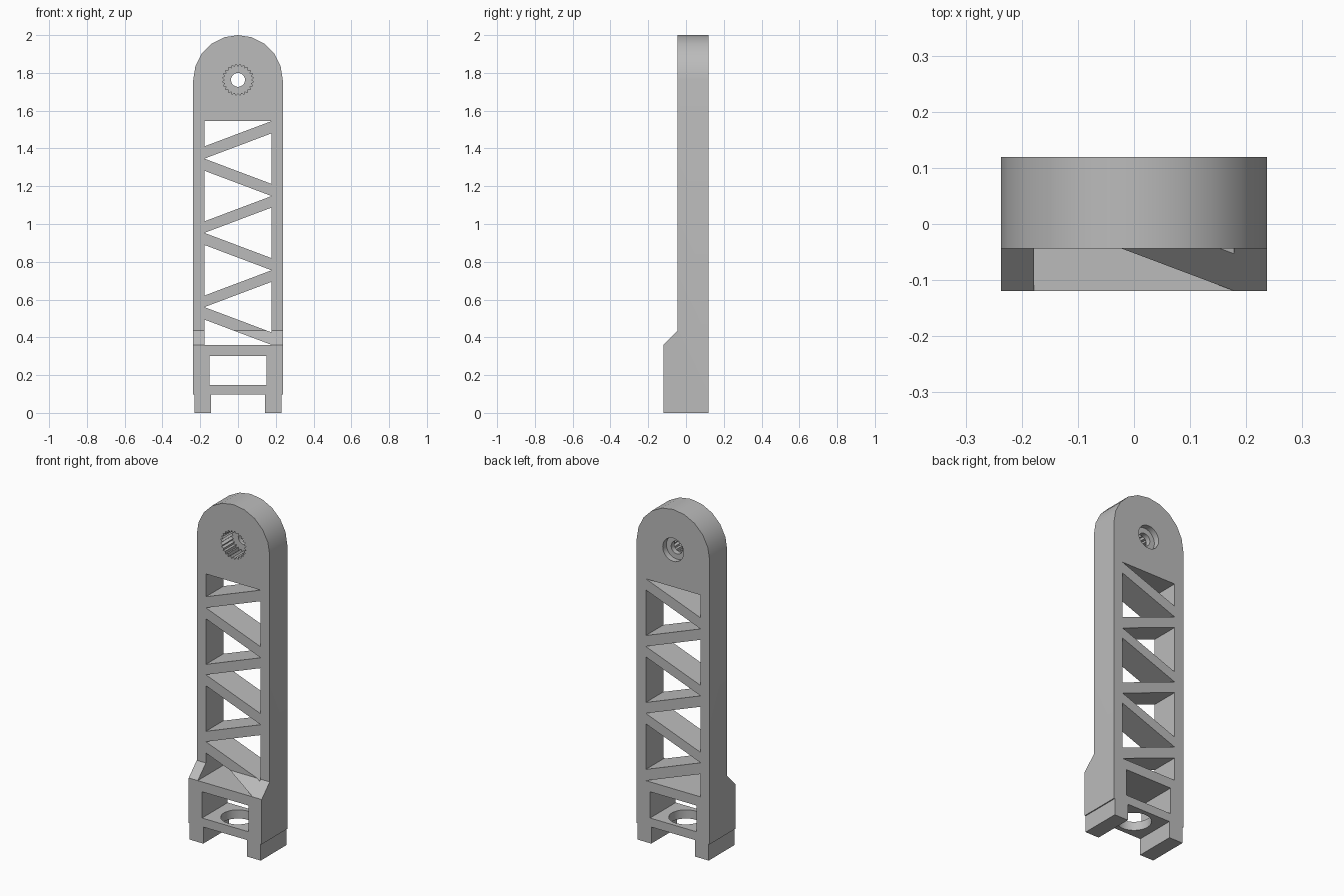
import bpy, bmesh
from math import sin, cos, pi, radians

cube = bpy.data.objects.get("Cube")
if cube:
    bpy.data.objects.remove(cube, do_unlink=True)

grey = bpy.data.materials.new("mid_grey")
grey.use_nodes = True
GREY = (0.5, 0.5, 0.5, 1)
grey.diffuse_color = GREY
grey.node_tree.nodes["Principled BSDF"].inputs["Base Color"].default_value = GREY

HALF_W, BACK, FRONT, UPPER_FRONT = 0.237, 0.119, -0.119, -0.044
HOLE_Z = 2 - HALF_W


def prism(name, profile, axis, start, end):
    """Extrude a 2D profile along an axis; profile holds the other two coordinates in order."""
    place = {"x": lambda a, b, t: (t, a, b),
             "y": lambda a, b, t: (a, t, b),
             "z": lambda a, b, t: (a, b, t)}[axis]
    bm = bmesh.new()
    rings = [[bm.verts.new(place(a, b, t)) for a, b in profile] for t in (start, end)]
    for ring in rings:
        bm.faces.new(ring)
    for i in range(len(profile)):
        j = (i + 1) % len(profile)
        bm.faces.new((rings[0][i], rings[0][j], rings[1][j], rings[1][i]))
    bmesh.ops.recalc_face_normals(bm, faces=bm.faces)
    mesh = bpy.data.meshes.new(name)
    bm.to_mesh(mesh)
    bm.free()
    mesh.materials.append(grey)
    obj = bpy.data.objects.new(name, mesh)
    bpy.context.collection.objects.link(obj)
    return obj


def rect(a0, a1, b0, b1):
    return [(a0, b0), (a1, b0), (a1, b1), (a0, b1)]


def circle(r, n, cz=0.0):
    return [(r * cos(2 * pi * i / n), cz + r * sin(2 * pi * i / n)) for i in range(n)]


def activate(obj):
    bpy.ops.object.select_all(action="DESELECT")
    obj.select_set(True)
    bpy.context.view_layer.objects.active = obj


def cut(target, cutter):
    cutter.hide_render = True
    mod = target.modifiers.new("cut", "BOOLEAN")
    mod.operation, mod.solver, mod.object = "DIFFERENCE", "EXACT", cutter
    activate(target)
    bpy.ops.object.modifier_apply(modifier=mod.name)
    bpy.data.objects.remove(cutter, do_unlink=True)


# Arm body with a rounded top
arch = [(HALF_W * cos(pi * i / 10), HOLE_Z + HALF_W * sin(pi * i / 10)) for i in range(11)]
arm = prism("arm_body", [(-HALF_W, 0.097), (HALF_W, 0.097)] + arch, "y", FRONT, BACK)

# Thinner upper arm, sloping out to the deeper base
slope = [(UPPER_FRONT, 2.2), (-0.2, 2.2), (-0.2, 0.279), (UPPER_FRONT, 0.435)]
cut(arm, prism("front_relief", slope, "x", -0.5, 0.5))

# Triangular openings that leave the zigzag struts
IN, RISE, PITCH = 0.178, 0.134, 0.393
openings = [[(-IN, 0.36), (IN, 0.36), (-IN, 0.36 + RISE)],
            [(-IN, 1.545), (IN, 1.545), (-IN, 1.545 - RISE)]]
for k in range(3):
    z = 0.56 + k * PITCH
    openings.append([(-IN, z), (IN, z - RISE), (IN, z + RISE)])
for k in range(2):
    z = 0.755 + k * PITCH
    openings.append([(IN, z), (-IN, z - RISE), (-IN, z + RISE)])
for tri in openings:
    cut(arm, prism("truss_opening", tri, "y", -0.3, 0.3))

# Window through the base and round hole in its floor
cut(arm, prism("base_window", rect(-0.15, 0.15, 0.148, 0.302), "y", -0.3, 0.3))
cut(arm, prism("floor_hole", circle(0.092, 32), "z", 0.0, 0.2))

# Toothed socket, through hole and rear screw recess
TEETH = 24
spline = []
for i in range(2 * TEETH):
    r, a = (0.084 if i % 2 else 0.070), pi * i / TEETH
    spline.append((r * cos(a), HOLE_Z + r * sin(a)))
cut(arm, prism("spline_socket", spline, "y", -0.3, 0.055))
cut(arm, prism("screw_hole", circle(0.037, 24, HOLE_Z), "y", -0.3, 0.3))
cut(arm, prism("screw_recess", circle(0.068, 24, HOLE_Z), "y", 0.085, 0.3))

activate(arm)
bpy.ops.object.shade_smooth_by_angle(angle=radians(25))

# Two feet, set in slightly from the sides
for side, label in ((1, "left"), (-1, "right")):
    x0, x1 = sorted((side * 0.142, side * 0.231))
    prism(label + "_foot", rect(x0, x1, FRONT, BACK), "z", 0.0, 0.097)
